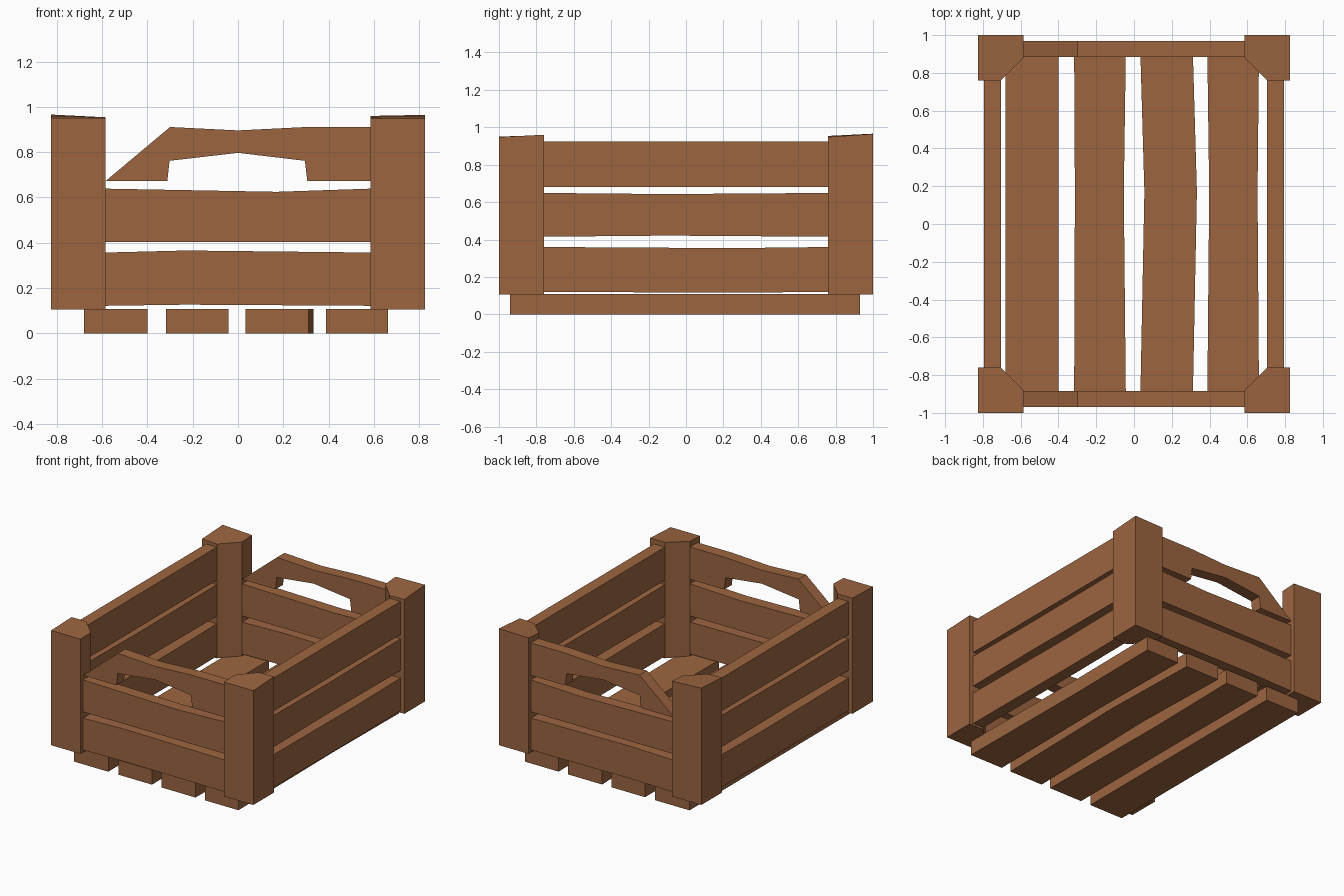
import bpy, bmesh
from mathutils import Vector

if "Cube" in bpy.data.objects:
    bpy.data.objects.remove(bpy.data.objects["Cube"])

wood = bpy.data.materials.new("brown wood")
wood.diffuse_color = (0.335, 0.13, 0.051, 1)
wood.use_nodes = True
wood.node_tree.nodes["Principled BSDF"].inputs["Base Color"].default_value = wood.diffuse_color

# Which 3D slot the profile's u, v and the extrusion depth go to
AXES = {'x': lambda u, v, d: (d, u, v),
        'y': lambda u, v, d: (u, d, v),
        'z': lambda u, v, d: (u, v, d)}


def prism(name, profile, axis, lo, hi):
    """Extrude a 2D profile along an axis; lo / hi may be functions of (u, v)."""
    at = lambda d, u, v: d(u, v) if callable(d) else d
    place = AXES[axis]
    bm = bmesh.new()
    rings = [[bm.verts.new(place(u, v, at(d, u, v))) for u, v in profile] for d in (lo, hi)]
    n = len(profile)
    for ring in rings:
        bm.faces.new(ring)
    for i in range(n):
        j = (i + 1) % n
        bm.faces.new((rings[0][i], rings[0][j], rings[1][j], rings[1][i]))
    bmesh.ops.recalc_face_normals(bm, faces=bm.faces)
    mesh = bpy.data.meshes.new(name)
    bm.to_mesh(mesh)
    bm.free()
    mesh.materials.append(wood)
    obj = bpy.data.objects.new(name, mesh)
    bpy.context.collection.objects.link(obj)
    return obj


def wavy(half, bottom, top, knee, low_bend, top_bend):
    """Slat outline: straight ends with one slightly bent point on each edge."""
    return [(-half, bottom), (knee, bottom + low_bend), (half, bottom),
            (half, top), (knee, top + top_bend), (-half, top)]


# Corner posts: square with the inner corner cut off, roughly sawn tops
corner = [(0.825, 1.0), (0.585, 1.0), (0.585, 0.88), (0.705, 0.76), (0.825, 0.76)]
posts = [("front_left_post", -1, -1, 0.0, 0.03), ("front_right_post", 1, -1, 0.0, 0.05),
         ("back_left_post", -1, 1, -0.05, 0.05), ("back_right_post", 1, 1, 0.02, 0.07)]
for name, sx, sy, slope_x, slope_y in posts:
    top = lambda u, v, a=slope_x, b=slope_y, cx=sx * 0.705, cy=sy * 0.88: \
        0.954 + a * (u - cx) + b * (v - cy)
    prism(name, [(sx * x, sy * y) for x, y in corner], 'z', 0.105, top)

# End slats, front and back: two plain ones and one with a hand hole
handle = [(-0.585, 0.672), (-0.312, 0.672), (-0.302, 0.762), (0, 0.797), (0.295, 0.762),
          (0.306, 0.672), (0.585, 0.672), (0.585, 0.911), (0.3, 0.911), (0, 0.896), (-0.3, 0.911)]
for side, s in (("front", -1), ("back", 1)):
    lo, hi = s * 0.883, s * 0.97
    prism(side + "_lower_slat", wavy(0.585, 0.122, 0.357, -0.23, 0.005, 0.009), 'y', lo, hi)
    prism(side + "_middle_slat", wavy(0.585, 0.403, 0.639, 0.17, 0, -0.014), 'y', lo, hi)
    prism(side + "_handle_slat", handle, 'y', lo, hi)

# Long side slats
for side, s in (("left", -1), ("right", 1)):
    lo, hi = s * 0.705, s * 0.793
    prism(side + "_lower_slat", wavy(0.76, 0.12, 0.36, 0.25, -0.004, -0.006), 'x', lo, hi)
    prism(side + "_middle_slat", wavy(0.76, 0.415, 0.649, -0.1, 0.006, -0.006), 'x', lo, hi)
    prism(side + "_upper_slat", wavy(0.76, 0.68, 0.925, 0, 0, 0), 'x', lo, hi)

# Floor planks, each slightly bent along its length
planks = [(-0.68, -0.40, 0.0, 0.0), (-0.317, -0.043, 0.004, -0.011),
          (0.033, 0.311, 0.022, 0.022), (0.388, 0.662, 0.01, -0.008)]
for i, (x0, x1, bend0, bend1) in enumerate(planks, 1):
    outline = [(x0, -0.94), (x1, -0.94), (x1 + bend1, 0.17), (x1, 0.93), (x0, 0.93), (x0 + bend0, 0.17)]
    prism(f"floor_plank_{i}", outline, 'z', 0, 0.108)
